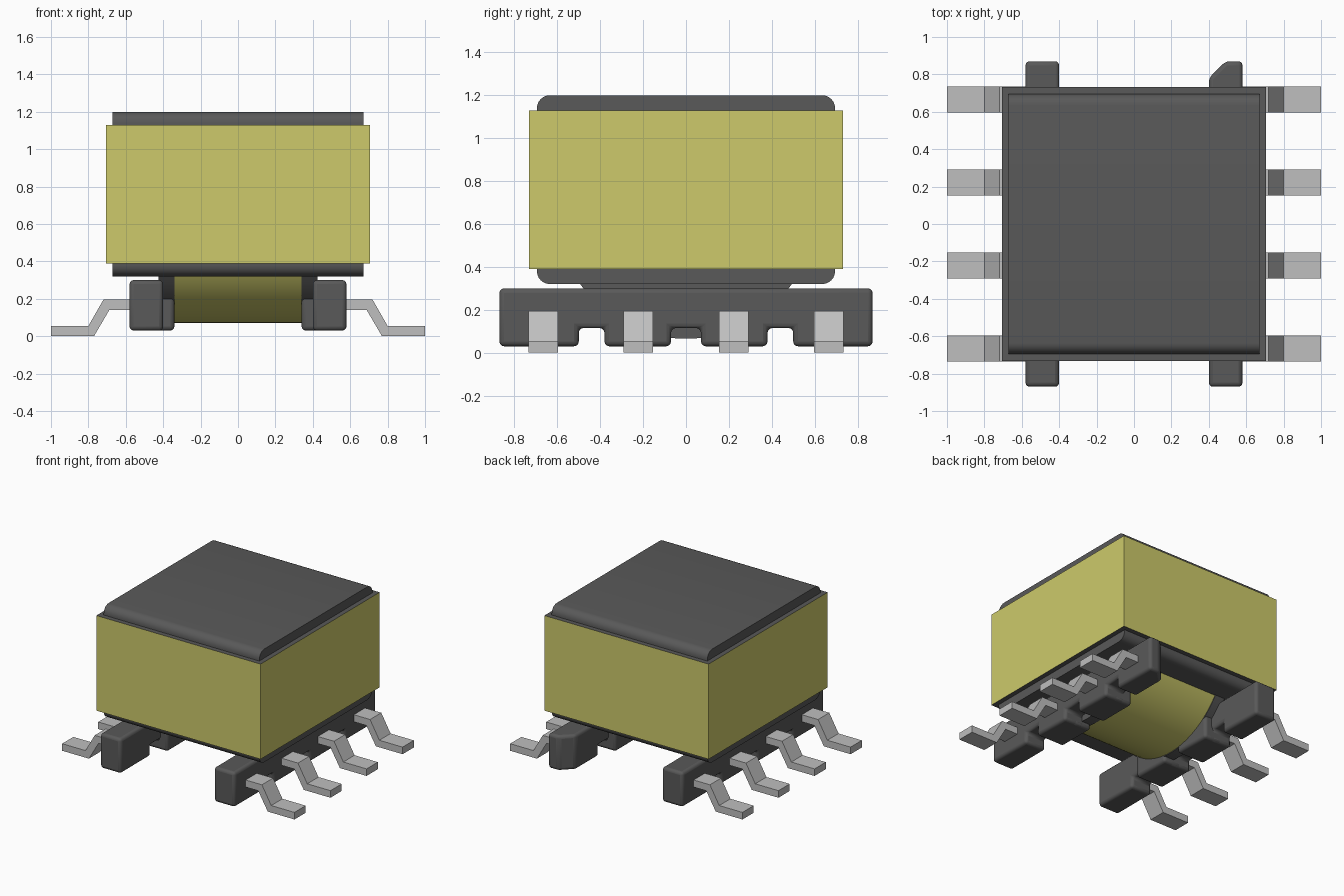
import bpy, bmesh, math
from mathutils import Vector

cube = bpy.data.objects.get("Cube")
if cube:
    bpy.data.objects.remove(cube, do_unlink=True)


def material(name, rgb):
    m = bpy.data.materials.new(name)
    m.use_nodes = True
    m.diffuse_color = (*rgb, 1)
    bsdf = next(n for n in m.node_tree.nodes if n.type == 'BSDF_PRINCIPLED')
    bsdf.inputs["Base Color"].default_value = (*rgb, 1)
    bsdf.inputs["Roughness"].default_value = 0.6
    return m


DARK = material("dark grey", (0.1, 0.1, 0.1))
YELLOW = material("tape yellow", (0.61, 0.59, 0.145))
METAL = material("tin grey", (0.52, 0.52, 0.52))


def finish(name, bm, mats, bevel=0, segments=3, smooth=False):
    bmesh.ops.recalc_face_normals(bm, faces=bm.faces)
    me = bpy.data.meshes.new(name)
    bm.to_mesh(me)
    bm.free()
    ob = bpy.data.objects.new(name, me)
    bpy.context.collection.objects.link(ob)
    for m in mats:
        me.materials.append(m)
    if bevel:
        b = ob.modifiers.new("round", 'BEVEL')
        b.width, b.segments, b.limit_method = bevel, segments, 'ANGLE'
        b.angle_limit = math.radians(40)
    if smooth:
        bpy.ops.object.select_all(action='DESELECT')
        ob.select_set(True)
        bpy.context.view_layer.objects.active = ob
        bpy.ops.object.shade_smooth_by_angle(angle=math.radians(35))
    return ob


def prism(points, depth):
    """Extrude a closed 3D outline along the depth vector."""
    bm = bmesh.new()
    face = bm.faces.new([bm.verts.new(p) for p in points])
    ext = bmesh.ops.extrude_face_region(bm, geom=[face])
    bmesh.ops.translate(bm, vec=depth, verts=[v for v in ext["geom"] if isinstance(v, bmesh.types.BMVert)])
    return bm


def box(x0, x1, y0, y1, z0, z1):
    return prism([(x0, y0, z0), (x1, y0, z0), (x1, y1, z0), (x0, y1, z0)], (0, 0, z1 - z0))


def x_prism(yz, x0, x1):
    return prism([(x0, y, z) for y, z in yz], (x1 - x0, 0, 0))


# Core block, rounded only along its long x edges
R, HY, Z0, Z1 = 0.06, 0.695, 0.32, 1.2
outline = []
for cy, cz, start in ((HY - R, Z1 - R, 0), (R - HY, Z1 - R, 90), (R - HY, Z0 + R, 180), (HY - R, Z0 + R, 270)):
    for i in range(7):
        a = math.radians(start + i * 15)
        outline.append((cy + R * math.cos(a), cz + R * math.sin(a)))
finish("core", x_prism(outline, -0.67, 0.67), [DARK], smooth=True)

# Tape wrap: yellow sides, dark top and bottom rims
bm = box(-0.707, 0.707, -0.732, 0.732, 0.39, 1.13)
bm.normal_update()
for f in bm.faces:
    f.material_index = 1 if abs(f.normal.z) > 0.5 else 0
finish("tape_wrap", bm, [YELLOW, DARK])


# Lower part of the round winding and its end flanges
def segment(radius, centre_z, top, n=32):
    half = math.acos((centre_z - top) / radius)
    return [(radius * math.sin(t), centre_z - radius * math.cos(t))
            for t in (half * (2 * i / n - 1) for i in range(n + 1))]


finish("winding", x_prism(segment(0.6, 0.67, 0.34), -0.345, 0.345), [YELLOW], smooth=True)

# Comb outline of a bobbin rail: a beam with four feet
half_comb = [(0.07, 0.115), (0.07, 0.03), (0.38, 0.03), (0.38, 0.115),
             (0.50, 0.115), (0.50, 0.03), (0.87, 0.03), (0.87, 0.30)]
comb = half_comb + [(-y, z) for y, z in reversed(half_comb)]

lead = [(0.57, 0.195), (0.72, 0.195), (0.80, 0.055), (1.0, 0.055),
        (1.0, 0.0), (0.77, 0.0), (0.688, 0.14), (0.57, 0.14)]

for s, side in ((1, "left"), (-1, "right")):
    finish(f"{side}_flange", x_prism(segment(0.605, 0.67, 0.325), s * 0.34, s * 0.425),
           [DARK], smooth=True)

    # Rail; one end has a corner cut off to mark the first pin
    bm = x_prism(comb, s * 0.40, s * 0.58)
    if s > 0:
        bmesh.ops.recalc_face_normals(bm, faces=bm.faces)
        cut = bmesh.ops.bisect_plane(bm, geom=bm.verts[:] + bm.edges[:] + bm.faces[:],
                                     plane_co=Vector((0.40, 0.78, 0)),
                                     plane_no=Vector((-1, 1, 0)), clear_outer=True)
        bmesh.ops.holes_fill(bm, edges=[e for e in bm.edges if e.is_boundary])
    finish(f"{side}_rail", bm, [DARK], bevel=0.022, smooth=True)

    # Inner feet reach in under the winding
    for t, end in ((1, "back"), (-1, "front")):
        y0, y1 = sorted((t * 0.07, t * 0.38))
        x0, x1 = sorted((s * 0.34, s * 0.5))
        finish(f"{side}_{end}_inner_foot", box(x0, x1, y0, y1, 0.03, 0.30),
               [DARK], bevel=0.022, smooth=True)

    # Gull-wing leads
    for i, y in enumerate((-0.665, -0.222, 0.222, 0.665)):
        finish(f"{side}_lead_{i + 1}",
               prism([(s * x, y - 0.069, z) for x, z in lead], (0, 0.138, 0)), [METAL])
